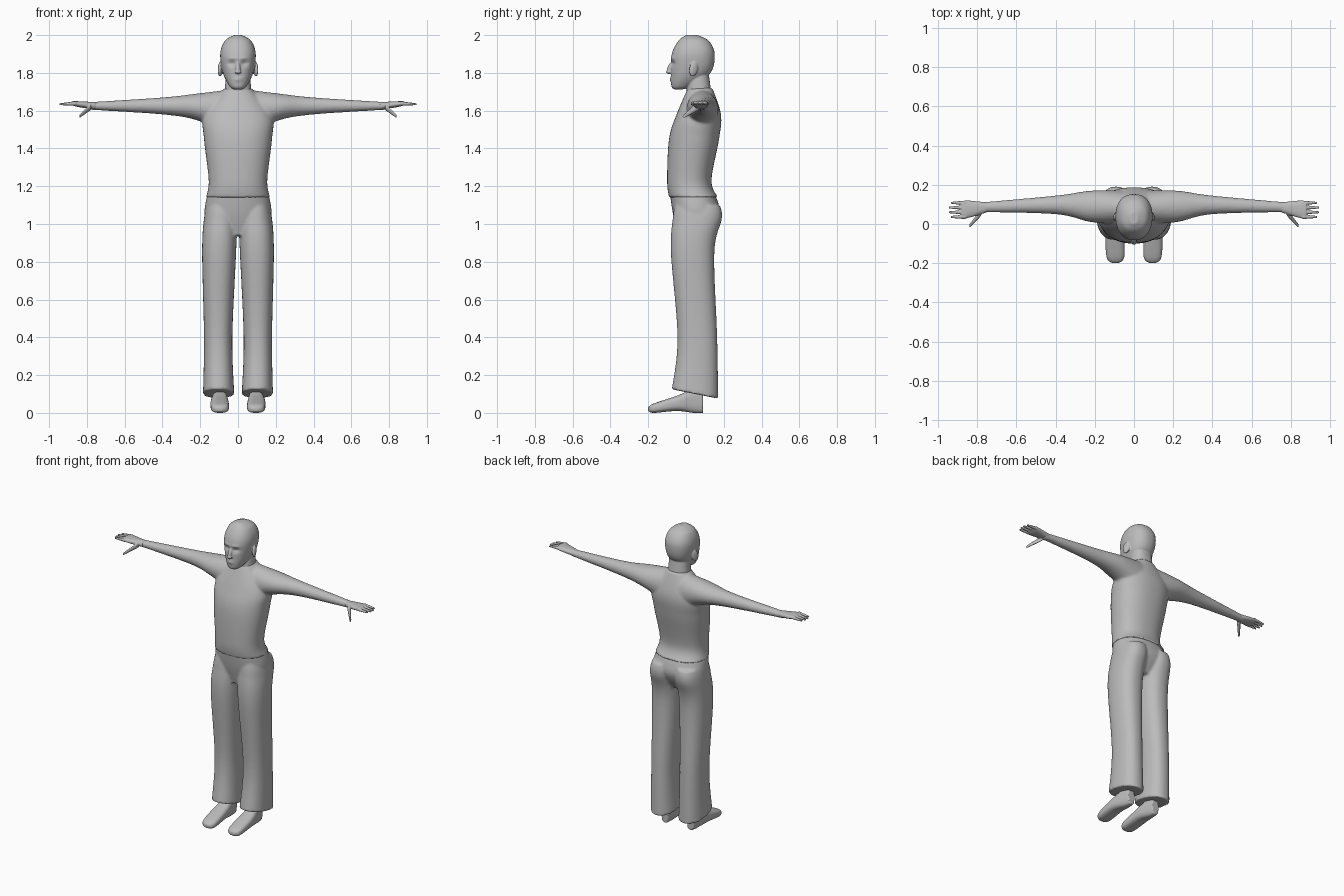
import bpy, bmesh, math
from mathutils import Matrix, Vector

cube = bpy.data.objects.get("Cube")
if cube:
    bpy.data.objects.remove(cube, do_unlink=True)

grey = bpy.data.materials.new("plain_grey")
grey.use_nodes = True
tone = (.5, .5, .5, 1)
grey.diffuse_color = tone
grey.node_tree.nodes["Principled BSDF"].inputs["Base Color"].default_value = tone

BOTH = (1, -1)


def smooth_rows(rows, steps=8):
    """Catmull-Rom interpolation between section rows."""
    smooth = []
    last = len(rows) - 1
    for i in range(last):
        before, start, end, after = (Vector(rows[min(max(j, 0), last)]) for j in range(i - 1, i + 3))
        leave, arrive = (end - before) / 2, (after - start) / 2
        for step in range(steps):
            t = step / steps
            ease = t * t * (3 - 2 * t)
            smooth.append(start.lerp(end, ease) + leave * t * (1 - t) ** 2 - arrive * t * t * (1 - t))
    smooth.append(Vector(rows[last]))
    return smooth


def loft(bm, rows, axis="z", sides=(1,), power=2.3, sculpt=None, segments=48):
    """Skin rounded sections; each row is position, then low/high of both cross axes."""
    along, across, up = {"x": (0, 1, 2), "y": (1, 0, 2), "z": (2, 0, 1)}[axis]

    def rounded(value):
        return math.copysign(abs(value) ** (2 / power), value)

    for side in sides:
        rings = []
        for position, u_low, u_high, v_low, v_high in smooth_rows(rows):
            ring = []
            for k in range(segments):
                angle = math.tau * k / segments
                p = Vector()
                p[along] = position
                p[across] = (u_low + u_high + rounded(math.cos(angle)) * (u_high - u_low)) / 2
                p[up] = (v_low + v_high + rounded(math.sin(angle)) * (v_high - v_low)) / 2
                if sculpt:
                    sculpt(p)
                p.x *= side
                ring.append(bm.verts.new(p))
            rings.append(ring)
        for low, high in zip(rings, rings[1:]):
            for k in range(segments):
                following = (k + 1) % segments
                bm.faces.new((low[k], low[following], high[following], high[k]))
        bm.faces.new(rings[0])
        bm.faces.new(rings[-1])


def column(bm, rows, **options):
    """Upright loft centred on x; rows are height, half width, front, back."""
    loft(bm, [(z, -half, half, front, back) for z, half, front, back in rows], **options)


def digit(bm, start, end, radius):
    """Tapered finger on both hands, from knuckle to tip."""
    rows = []
    for (x, y, z), size in ((start, radius), (end, radius / 2)):
        rows.append((x, y - size, y + size, z - size, z + size))
    loft(bm, rows, "x", BOTH, 2)


def blob(bm, centre, size, turn=0, lean=0):
    """Tilted ellipsoid."""
    placed = Matrix.Translation(centre) @ Matrix.Rotation(turn, 4, "Z") @ Matrix.Rotation(lean, 4, "X")
    bmesh.ops.create_icosphere(bm, subdivisions=3, radius=1, matrix=placed @ Matrix.Diagonal((*size, 1)))


def finish(bm, name, voxel, blend):
    """Fuse the pieces into one smooth skin."""
    bmesh.ops.recalc_face_normals(bm, faces=bm.faces)
    mesh = bpy.data.meshes.new(name)
    bm.to_mesh(mesh)
    bm.free()
    mesh.materials.append(grey)
    for face in mesh.polygons:
        face.use_smooth = True
    part = bpy.data.objects.new(name, mesh)
    bpy.context.collection.objects.link(part)
    fuse = part.modifiers.new("fuse", "REMESH")
    fuse.mode = "VOXEL"
    fuse.voxel_size = voxel
    fuse.use_smooth_shade = True
    soften = part.modifiers.new("soften", "SMOOTH")
    soften.factor = .5
    soften.iterations = blend


# Shirt: torso and sleeves
bm = bmesh.new()
column(bm, [(1.14, .17, -.09, .17), (1.23, .155, -.1, .135), (1.45, .18, -.09, .175),
            (1.58, .18, -.05, .185), (1.72, .07, .01, .14)])
loft(bm, [(.06, 0, .17, 1.48, 1.71), (.22, .01, .17, 1.55, 1.69), (.4, .05, .145, 1.58, 1.67),
          (.79, .06, .11, 1.605, 1.645)], "x", BOTH, 2)
finish(bm, "shirt", .008, 5)


# Trousers: pelvis and two legs with slanted hems
def slant_hem(p):
    p.z += max(0, .3 - p.z) * (.05 - p.y)


bm = bmesh.new()
column(bm, [(.94, .13, -.04, .12), (1.06, .177, -.07, .18), (1.2, .15, -.09, .135)])
loft(bm, [(.1, .02, .185, -.075, .17), (.4, .03, .18, -.045, .165), (.85, .01, .19, -.08, .15),
          (1.03, .005, .18, -.07, .19), (1.1, .01, .165, -.06, .18)], sides=BOTH, sculpt=slant_hem)
finish(bm, "trousers", .008, 4)


# Head: skull with sculpted eye sockets, brow and lips, plus neck, nose and ears
def shape_face(p):
    if p.y < 0:
        for push, x, z, wide, tall in ((.014, .033, 1.85, .02, .014), (-.005, .03, 1.876, .03, .01),
                                       (-.006, 0, 1.765, .02, .01)):
            p.y += push * math.exp(-((abs(p.x) - x) / wide) ** 2 - ((p.z - z) / tall) ** 2)


bm = bmesh.new()
column(bm, [(1.712, .02, -.06, -.02), (1.73, .045, -.077, .03), (1.8, .08, -.08, .13),
            (1.9, .094, -.075, .152), (1.97, .07, -.04, .12), (2, .02, 0, .06)],
       sculpt=shape_face, segments=64)
column(bm, [(1.65, .075, 0, .14), (1.8, .063, .01, .12)])
blob(bm, (0, -.083, 1.825), (.013, .016, .034), lean=-.35)
blob(bm, (0, -.09, 1.805), (.017, .016, .01))
for side in BOTH:
    blob(bm, (side * .094, .04, 1.82), (.011, .024, .04), side * .35, -.2)
finish(bm, "head", .004, 2)

# Hands: palm, thumb and four fingers
bm = bmesh.new()
loft(bm, [(.75, .06, .11, 1.605, 1.645), (.85, .03, .12, 1.62, 1.65), (.88, .03, .115, 1.63, 1.65)],
     "x", BOTH)
digit(bm, (.78, .06, 1.62), (.84, -.01, 1.57), .018)
for finger in range(4):
    y = .036 + .024 * finger
    digit(bm, (.86, y, 1.638), (.95 - .01 * abs(finger - 1.5), y, 1.634), .011)
finish(bm, "hands", .0035, 1)

# Shoes
bm = bmesh.new()
loft(bm, [(-.2, .08, .11, .01, .03), (-.17, .05, .14, 0, .05), (-.05, .05, .145, .01, .09),
          (.04, .06, .13, 0, .125), (.09, .07, .12, 0, .11)], "y", BOTH, 2.8)
finish(bm, "shoes", .005, 2)
